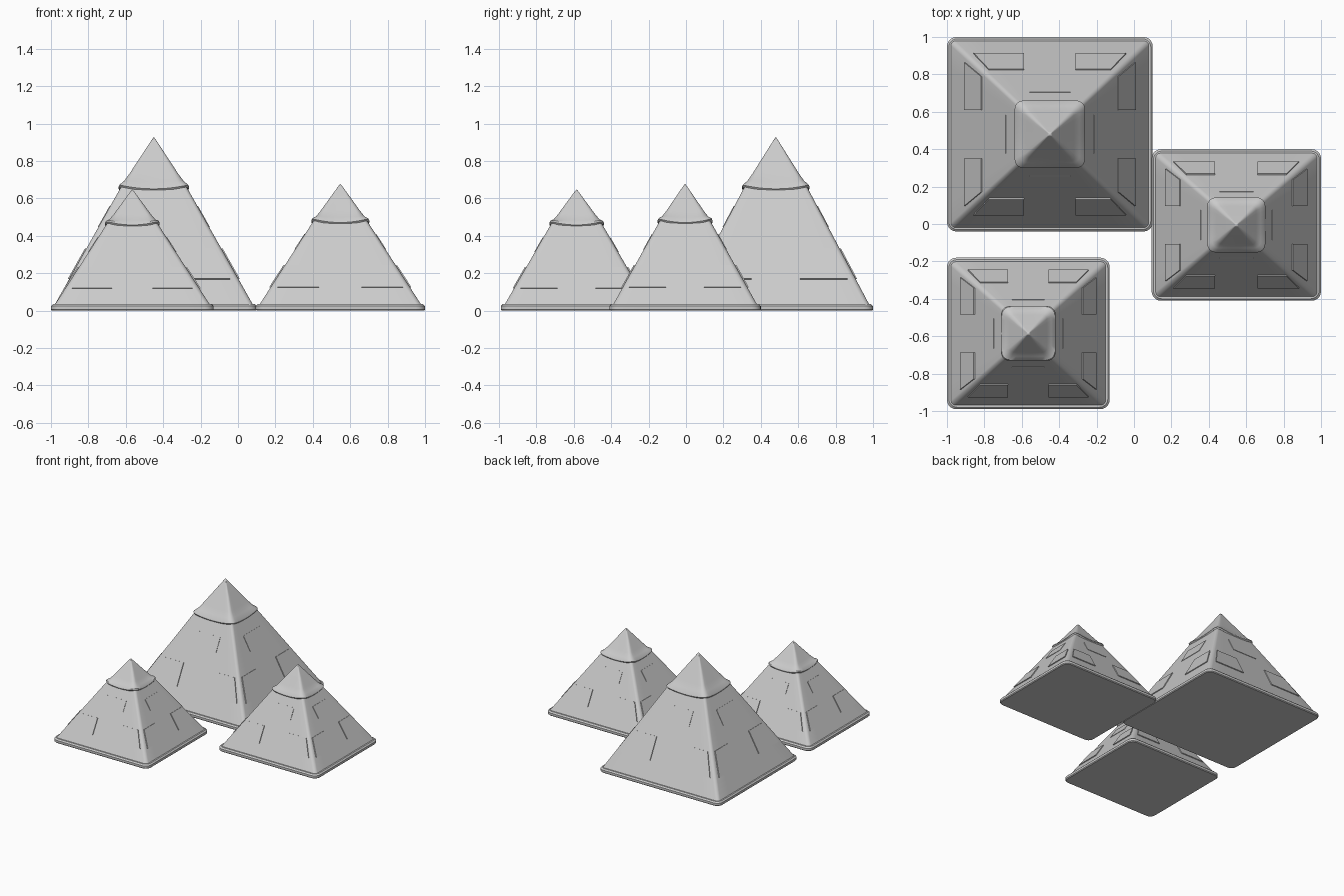
import bpy, bmesh, math

if "Cube" in bpy.data.objects:
    bpy.data.objects.remove(bpy.data.objects["Cube"])

stone = bpy.data.materials.new("light grey stone")
stone.diffuse_color = (0.6, 0.6, 0.6, 1)
stone.use_nodes = True
stone.node_tree.nodes["Principled BSDF"].inputs["Base Color"].default_value = stone.diffuse_color


def finish(bm, name, smooth=True):
    bmesh.ops.recalc_face_normals(bm, faces=bm.faces)
    me = bpy.data.meshes.new(name)
    bm.to_mesh(me)
    bm.free()
    me.materials.append(stone)
    ob = bpy.data.objects.new(name, me)
    bpy.context.collection.objects.link(ob)
    if smooth:
        bpy.context.view_layer.objects.active = ob
        ob.select_set(True)
        bpy.ops.object.shade_smooth_by_angle(angle=math.radians(35))
        ob.select_set(False)
    return ob


def ring(hx, hy, r, z, sag=0.0, n=5, side=8):
    """Rounded rectangle outline; sag lifts the corners above the side middles."""
    corners = []
    for k, (sx, sy) in enumerate([(1, 1), (-1, 1), (-1, -1), (1, -1)]):
        for i in range(n + 1):
            a = math.pi / 2 * (k + i / n)
            corners.append((sx * (hx - r) + r * math.cos(a), sy * (hy - r) + r * math.sin(a)))
    pts = []
    for i, p in enumerate(corners):
        pts.append(p)
        if i % (n + 1) == n:
            q = corners[(i + 1) % len(corners)]
            pts += [(p[0] + (q[0] - p[0]) * j / side, p[1] + (q[1] - p[1]) * j / side)
                    for j in range(1, side)]
    return [(x, y, z + sag * min(abs(x) / hx, abs(y) / hy) ** 2) for x, y in pts]


def loft(name, cx, cy, rings, apex=None):
    bm = bmesh.new()
    rows = [[bm.verts.new((x + cx, y + cy, z)) for x, y, z in r] for r in rings]
    m = len(rows[0])
    for a, b in zip(rows, rows[1:]):
        for i in range(m):
            bm.faces.new((a[i], a[(i + 1) % m], b[(i + 1) % m], b[i]))
    bm.faces.new(rows[0][::-1])
    if apex:
        tip = bm.verts.new((cx, cy, apex))
        for i in range(m):
            bm.faces.new((rows[-1][i], rows[-1][(i + 1) % m], tip))
    else:
        bm.faces.new(rows[-1])
    return finish(bm, name)


def pyramid(name, cx, cy, hx, hy, H, lip_z, lx, ly):
    # base slab with softened rim
    loft(name + "_base", cx, cy, [
        ring(hx - 0.006, hy - 0.006, 0.045, 0), ring(hx, hy, 0.05, 0.006),
        ring(hx, hy, 0.05, 0.024), ring(hx - 0.01, hy - 0.01, 0.045, 0.034)])
    # sloping body
    bx, by, tx, ty, z0 = hx - 0.018, hy - 0.018, lx - 0.012, ly - 0.012, 0.028
    loft(name + "_body", cx, cy, [
        ring(bx, by, 0.025, z0), ring(tx, ty, 0.02, lip_z + 0.01)])
    # capstone with rolled lip
    k = H - lip_z
    slope = lambda f, d: ((lx - d) * f, (ly - d) * f)
    rings = []
    for f, d, r, dz, sag in [(1, .022, .03, -.008, .022), (1, .006, .04, -.009, .022),
                             (1, 0, .045, .001, .022), (1, .004, .045, .012, .018)]:
        a, b = slope(f, d)
        rings.append(ring(a, b, r, lip_z + dz, sag))
    for t, r in [(.14, .035), (.3, .022), (.6, .015), (.93, .004)]:
        a, b = slope(1 - t, 0.004)
        rings.append(ring(a, b, r, lip_z + k * t, .008 if t < .2 else 0))
    loft(name + "_capstone", cx, cy, rings, H - 0.002)

    # low relief stones on all four faces
    bm = bmesh.new()

    def half(z):
        t = (z - z0) / (lip_z + 0.01 - z0)
        return bx + (tx - bx) * t, by + (ty - by) * t

    def slab(face, u0, u1, za, zb, out):
        vs = []
        for z in (za, zb):
            h = half(z)
            dist, wide = (h[1], h[0]) if face % 2 == 0 else (h[0], h[1])
            lim = wide * 0.9
            for u in (u0, u1):
                u = max(-lim, min(lim, u))
                for off in (-0.02, out):
                    d = dist + off
                    x, y = [(u, -d), (d, u), (-u, d), (-d, -u)][face]
                    vs.append(bm.verts.new((cx + x, cy + y, z + off * 0.5)))
        for f in [(0, 1, 3, 2), (4, 6, 7, 5), (0, 4, 5, 1), (2, 3, 7, 6), (0, 2, 6, 4), (1, 5, 7, 3)]:
            bm.faces.new([vs[i] for i in f])

    for face in range(4):
        w = hx if face % 2 == 0 else hy
        for s in (-1, 1):
            a, b = sorted((s * 0.25 * w, s * 0.74 * w))
            slab(face, a, b, 0.18 * H, 0.355 * H, 0.006)
        slab(face, -0.2 * w, 0.2 * w, 0.48 * H, 0.6 * H, 0.003)
    finish(bm, name + "_relief_stones", smooth=False)


pyramid("large_pyramid", -0.45, 0.48, 0.55, 0.52, 0.93, 0.65, 0.188, 0.18)
pyramid("right_pyramid", 0.547, -0.005, 0.453, 0.405, 0.68, 0.47, 0.155, 0.147)
pyramid("front_pyramid", -0.565, -0.585, 0.435, 0.405, 0.65, 0.457, 0.146, 0.146)
